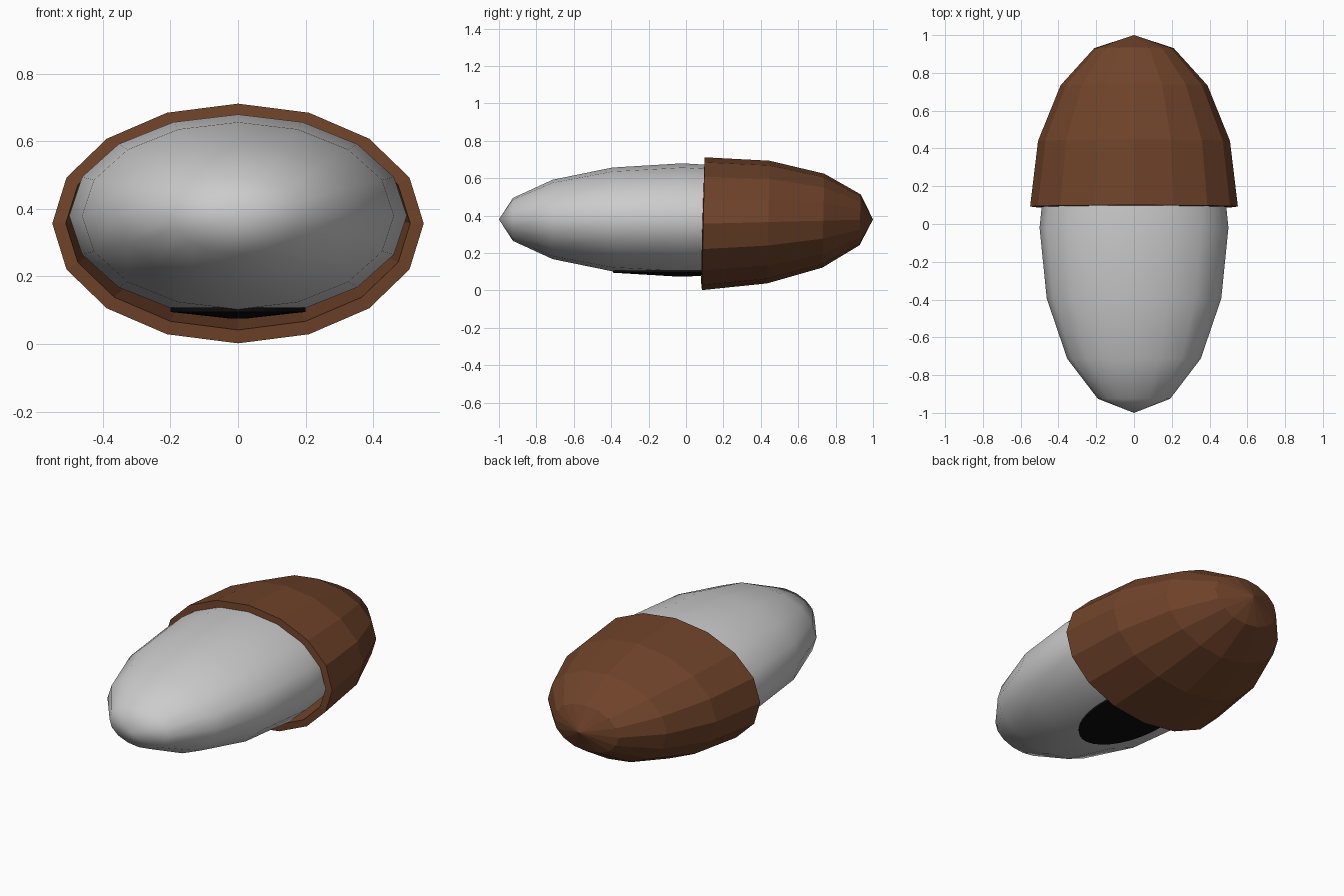
import bpy, bmesh, math
from mathutils import Matrix, Vector

if "Cube" in bpy.data.objects:
    bpy.data.objects.remove(bpy.data.objects["Cube"])


def make_object(name, bm, colour=None):
    bmesh.ops.recalc_face_normals(bm, faces=bm.faces)
    mesh = bpy.data.meshes.new(name)
    bm.to_mesh(mesh)
    bm.free()
    obj = bpy.data.objects.new(name, mesh)
    bpy.context.collection.objects.link(obj)
    if colour:
        mat = bpy.data.materials.new(name + "_colour")
        mat.diffuse_color = (*colour, 1)
        mat.use_nodes = True
        mat.node_tree.nodes["Principled BSDF"].inputs["Base Color"].default_value = mat.diffuse_color
        mesh.materials.append(mat)
    return obj


def sphere_along_y():
    bm = bmesh.new()
    bmesh.ops.create_uvsphere(bm, u_segments=16, v_segments=8, radius=1)
    bm.transform(Matrix.Rotation(-math.pi / 2, 4, 'X'))
    return bm


# Smooth grey body: stretched sphere with its poles front and back
bm = sphere_along_y()
bm.transform(Matrix.Translation((0, -0.02, 0.38)) @ Matrix.Diagonal((0.5, 0.98, 0.30, 1)))
for f in bm.faces:
    f.smooth = True
make_object("body", bm)

# Flat-faced brown cap: half sphere, slightly skewed, with an even wall
bm = sphere_along_y()
bmesh.ops.delete(bm, geom=[v for v in bm.verts if v.co.y < -0.01], context='VERTS')
origin = Vector((0, 0.0925, 0.357))
axis_y = Vector((0, 0.9075, 0.023))
axis_z = Vector((0, 0.0075, 0.355))
for v in bm.verts:
    x, y, z = v.co
    v.co = origin + Vector((0.55 * x, 0, 0)) + axis_y * y + axis_z * z
cap = make_object("cap", bm, (0.16, 0.056, 0.023))
wall = cap.modifiers.new("wall", 'SOLIDIFY')
wall.thickness = 0.04
wall.offset = -1

# Black oval pad under the belly: concentric ovals bulging downwards
bm = bmesh.new()
rings = []
for r, z in [(1, 0.108), (1, 0.095), (0.5, 0.084), (0.1, 0.075)]:
    rings.append([bm.verts.new((0.2 * r * math.cos(a), -0.02 + 0.37 * r * math.sin(a), z))
                  for a in (math.tau * i / 32 for i in range(32))])
for a, b in zip(rings, rings[1:]):
    for i in range(32):
        j = (i + 1) % 32
        bm.faces.new((a[i], a[j], b[j], b[i]))
bm.faces.new(rings[0])
bm.faces.new(rings[-1])
make_object("belly_pad", bm, (0.004, 0.004, 0.004))
